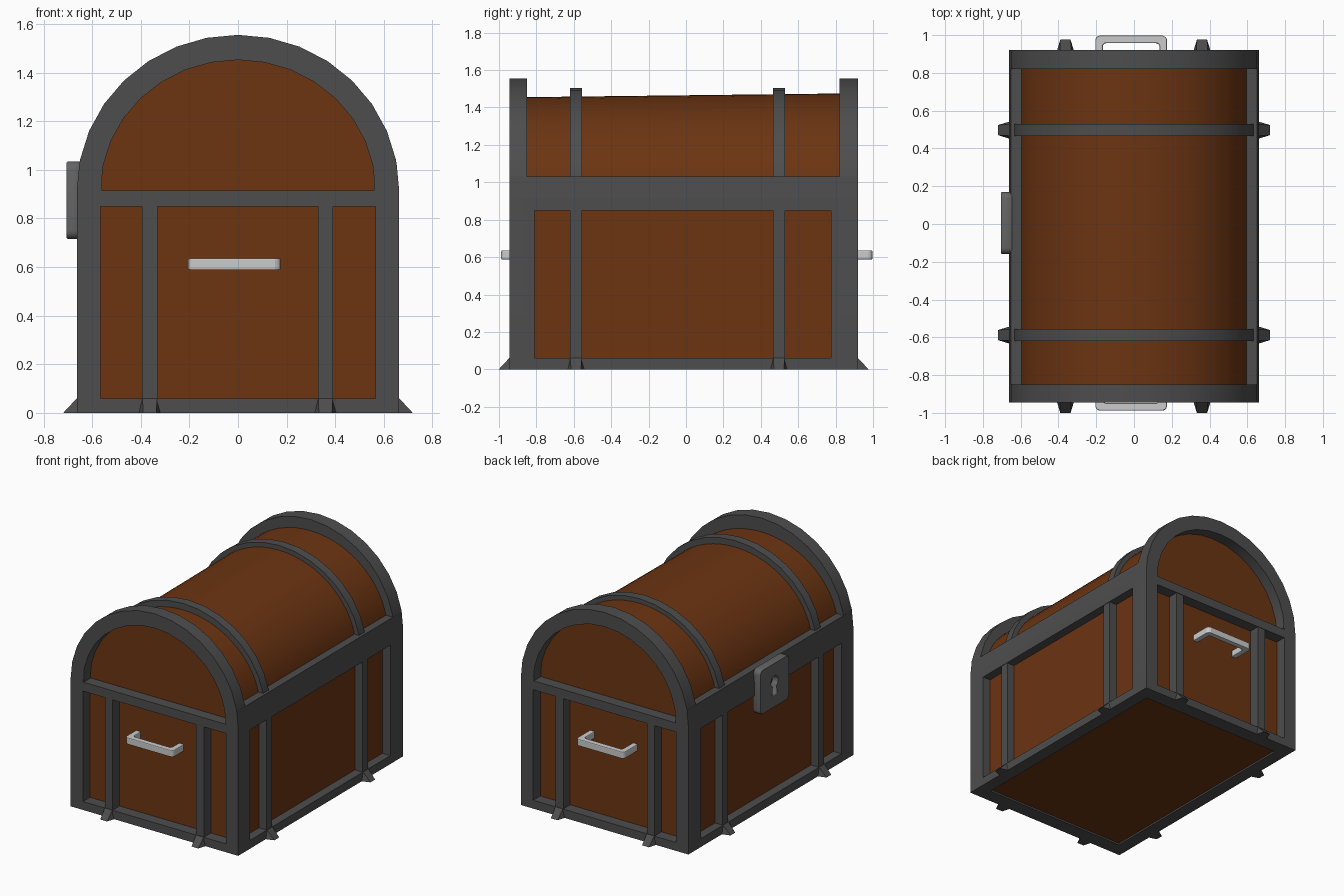
import bpy, bmesh
from math import pi, sin, cos, radians
from mathutils import Vector

if "Cube" in bpy.data.objects:
    bpy.data.objects.remove(bpy.data.objects["Cube"])

Y0, Y1 = -0.945, 0.92          # outer frame ends
W, SPRING = 0.663, 0.915       # frame half width, arch spring height
STRAP_Y = (-0.588, 0.497)
STRAP_X = (-0.363, 0.36)


def material(name, rgb):
    m = bpy.data.materials.new(name)
    m.diffuse_color = (*rgb, 1)
    m.use_nodes = True
    m.node_tree.nodes["Principled BSDF"].inputs["Base Color"].default_value = m.diffuse_color
    return m


wood = material("wood", (0.15, 0.035, 0.006))
iron = material("dark_iron", (0.075, 0.075, 0.075))
plate_iron = material("plate_iron", (0.13, 0.13, 0.13))
steel = material("steel", (0.6, 0.6, 0.6))


def loft(name, a, b, mat, smooth=False, bevel=0):
    """Closed solid between two matching outlines of 3D points."""
    bm = bmesh.new()
    va, vb = [bm.verts.new(p) for p in a], [bm.verts.new(p) for p in b]
    bm.faces.new(va)
    bm.faces.new(vb[::-1])
    n = len(va)
    for i in range(n):
        j = (i + 1) % n
        bm.faces.new((va[j], va[i], vb[i], vb[j]))
    bmesh.ops.recalc_face_normals(bm, faces=bm.faces)
    me = bpy.data.meshes.new(name)
    bm.to_mesh(me)
    bm.free()
    me.materials.append(mat)
    if smooth:
        me.shade_smooth()
        me.set_sharp_from_angle(angle=radians(30))
    ob = bpy.data.objects.new(name, me)
    bpy.context.collection.objects.link(ob)
    if bevel:
        mod = ob.modifiers.new("bevel", "BEVEL")
        mod.width, mod.segments = bevel, 2
    return ob


def box(name, x, y, z, mat):
    ring = [(x[0], y[0]), (x[1], y[0]), (x[1], y[1]), (x[0], y[1])]
    return loft(name, [(*p, z[0]) for p in ring], [(*p, z[1]) for p in ring], mat)


def extrude_y(name, prof, y0, y1, mat, smooth=False):
    return loft(name, [(x, y0, z) for x, z in prof], [(x, y1, z) for x, z in prof], mat, smooth)


def arc(a, top, n=16):
    return [(a * cos(pi * i / n), SPRING + (top - SPRING) * sin(pi * i / n)) for i in range(n + 1)]


# wooden body and barrel lid (lid rises slightly to the back)
box("body", (-0.6, 0.6), (-0.865, 0.84), (0.012, 0.9), wood)
lo, hi = arc(0.61, 1.455, 32), arc(0.61, 1.475, 32)
base = [(-0.61, 0.86), (0.61, 0.86)]
loft("lid", [(x, -0.865, z) for x, z in lo + base], [(x, 0.84, z) for x, z in hi + base], wood, True)

# arched end frames with straight legs
outer = [(W, 0)] + arc(W, 1.555) + [(-W, 0)]
inner = [(0.565, 0)] + arc(0.565, 1.452) + [(-0.565, 0)]
ring = outer + inner[::-1]
extrude_y("front_arch", ring, Y0, -0.85, iron, True)
extrude_y("back_arch", ring, 0.82, Y1, iron, True)

# hoops over the lid
hoop = arc(0.645, 1.505) + arc(0.58, 1.43)[::-1]
for y in STRAP_Y:
    extrude_y("lid_hoop", hoop, y - 0.032, y + 0.032, iron, True)

for s in (-1, 1):
    # side rails under the lid, bottom rails and corner posts
    rail = [(0.56, 0.85), (W, 0.85), (W, SPRING), (0.652, 1.03), (0.56, 1.03)]
    extrude_y("side_rail", [(s * x, z) for x, z in rail], Y0 + 0.002, Y1 - 0.002, iron)
    xs = sorted((s * 0.57, s * W))
    box("bottom_side_rail", xs, (Y0 + 0.002, Y1 - 0.002), (0, 0.06), iron)
    box("front_corner_post", xs, (Y0 + 0.002, -0.81), (0.01, 0.9), iron)
    box("back_corner_post", xs, (0.775, Y1 - 0.002), (0.01, 0.9), iron)
    # side straps
    for y in STRAP_Y:
        box("side_strap", sorted((s * 0.57, s * 0.66)), (y - 0.032, y + 0.032), (0.02, 0.87), iron)

# end rails and straps
for end, ys in (("front", (Y0, -0.84)), ("back", (0.815, Y1))):
    box(end + "_upper_rail", (-0.6, 0.6), ys, (0.85, SPRING), iron)
    box(end + "_bottom_rail", (-0.6, 0.6), ys, (0, 0.06), iron)
    for x in STRAP_X:
        box(end + "_strap", (x - 0.031, x + 0.031), (ys[0] + 0.003, ys[1] - 0.003), (0.02, 0.87), iron)


# flared feet below each strap
def foot(center, out):
    c, o = Vector(center), Vector(out)
    t = Vector((-o.y, o.x, 0))
    inn, up = c - o * 0.02, Vector((0, 0, 0.06))
    a = [inn - t * 0.05, inn + t * 0.05, inn + t * 0.032 + up, inn - t * 0.032 + up]
    tip = c + o * 0.056
    b = [tip - t * 0.027, tip + t * 0.027,
         c + t * 0.03 + up, c - t * 0.03 + up]
    loft("foot", a, b, iron)


for y in STRAP_Y:
    foot((W, y, 0), (1, 0, 0))
    foot((-W, y, 0), (-1, 0, 0))
for x in STRAP_X:
    foot((x, Y0, 0), (0, -1, 0))
    foot((x, Y1, 0), (0, 1, 0))

# end handles
for name, wall, tip in (("front_handle", -0.85, -0.988), ("back_handle", 0.83, 0.997)):
    d = 1 if tip > 0 else -1
    half = [(0.15, wall), (0.19, wall), (0.19, tip - d * 0.022), (0.184, tip - d * 0.007), (0.168, tip)]
    hollow = [(0.138, tip - d * 0.04), (0.15, tip - d * 0.05)]
    right = half[1:]
    u = right + [(-x, y) for x, y in right[::-1]]
    u += [(-0.15, wall), (-0.15, tip - d * 0.05), (-0.138, tip - d * 0.04)] + hollow + [half[0]]
    loft(name, [(x - 0.015, y, 0.587) for x, y in u], [(x - 0.015, y, 0.636) for x, y in u], steel, bevel=0.006)

# lock plate with keyhole
cu = bpy.data.curves.new("lock_outline", "CURVE")
cu.dimensions, cu.fill_mode = "2D", "BOTH"
cu.extrude, cu.bevel_depth, cu.bevel_resolution = 0.025, 0.005, 0
corner = [(sx * 0.13 + 0.03 * cos(a0 + k * pi / 8), sy * 0.125 + 0.03 * sin(a0 + k * pi / 8))
          for sx, sy, a0 in ((1, 1, 0), (-1, 1, pi / 2), (-1, -1, pi), (1, -1, 1.5 * pi)) for k in range(5)]
hole = [(0.042 * cos(radians(-60 + 20 * k)), 0.025 + 0.042 * sin(radians(-60 + 20 * k))) for k in range(16)]
hole += [(-0.03, -0.075), (0.03, -0.075)]
for pts in (corner, hole):
    sp = cu.splines.new("POLY")
    sp.points.add(len(pts) - 1)
    for p, q in zip(sp.points, pts):
        p.co = (*q, 0, 1)
    sp.use_cyclic_u = True
tmp = bpy.data.objects.new("lock_outline", cu)
bpy.context.collection.objects.link(tmp)
bpy.context.view_layer.update()
me = bpy.data.meshes.new_from_object(tmp.evaluated_get(bpy.context.evaluated_depsgraph_get()))
bpy.data.objects.remove(tmp)
me.materials.clear()
me.materials.append(plate_iron)
lock = bpy.data.objects.new("lock_plate", me)
bpy.context.collection.objects.link(lock)
lock.location = (-0.675, 0.005, 0.875)
lock.rotation_euler = (pi / 2, 0, -pi / 2)
